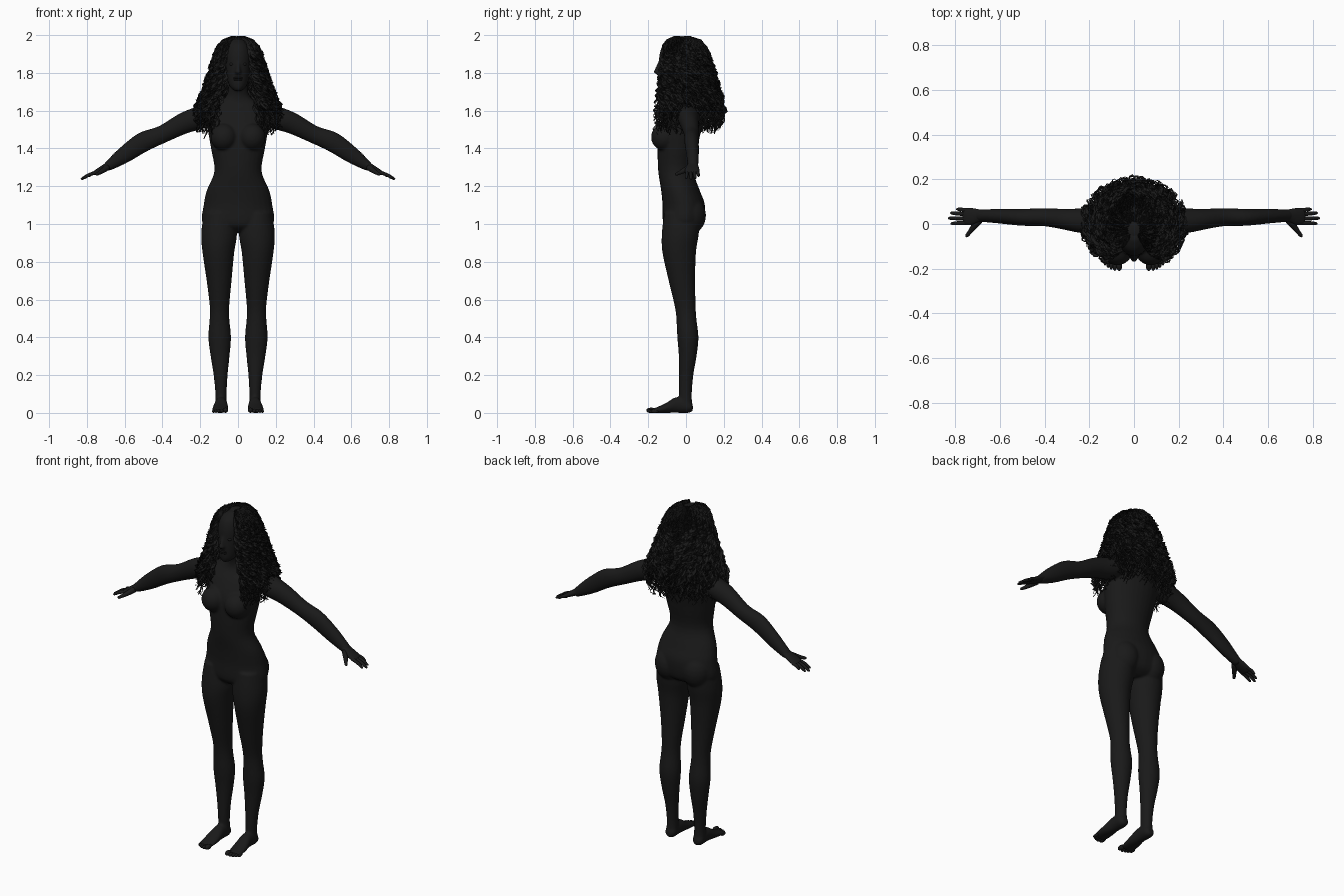
import bpy, bmesh, math, random
from mathutils import Vector, Matrix

random.seed(7)
X, Y, Z = Vector((1, 0, 0)), Vector((0, 1, 0)), Vector((0, 0, 1))
black = bpy.data.materials.new("black")
black.diffuse_color = (0.01, 0.01, 0.01, 1)


def catmull(a, b, c, d, t):
    return tuple(0.5 * (2*q + (r - p)*t + (2*p - 5*q + 4*r - s)*t*t + (3*q - p - 3*r + s)*t**3)
                 for p, q, r, s in zip(a, b, c, d))


def loft(bm, rings, u, v, side=1, n=28, steps=4):
    """Closed skin over ellipses (cx, cy, cz, radius along u, radius along v); side=-1 mirrors in x."""
    pts = [rings[0]] + list(rings) + [rings[-1]]
    full = [catmull(*pts[i:i + 4], k / steps) for i in range(len(rings) - 1) for k in range(steps)]
    full.append(rings[-1])
    loops = []
    for cx, cy, cz, a, b in full:
        loop = []
        for k in range(n):
            w = 2 * math.pi * k / n
            p = Vector((cx, cy, cz)) + u * (a * math.cos(w)) + v * (b * math.sin(w))
            loop.append(bm.verts.new((p.x * side, p.y, p.z)))
        loops.append(loop)
    for lo, hi in zip(loops, loops[1:]):
        for k in range(n):
            bm.faces.new((lo[k], lo[(k + 1) % n], hi[(k + 1) % n], hi[k]))
    bm.faces.new(loops[0])
    bm.faces.new(loops[-1])


def ball(bm, c, r, seg=24):
    m = Matrix.Translation(c) @ Matrix.Diagonal((*r, 1))
    bmesh.ops.create_uvsphere(bm, u_segments=seg, v_segments=seg // 2, radius=1, matrix=m)


def finish(bm, name):
    bmesh.ops.recalc_face_normals(bm, faces=bm.faces[:])
    me = bpy.data.meshes.new(name)
    bm.to_mesh(me)
    bm.free()
    me.materials.append(black)
    for p in me.polygons:
        p.use_smooth = True
    ob = bpy.data.objects.new(name, me)
    bpy.context.collection.objects.link(ob)
    return ob


# Body: torso, neck and head along z
bm = bmesh.new()
loft(bm, [(0, -.02, .96, .07, .06), (0, -.015, 1.0, .185, .105), (0, -.012, 1.1, .182, .112),
          (0, -.03, 1.18, .165, .102), (0, -.053, 1.28, .125, .094), (0, -.045, 1.4, .143, .105),
          (0, -.03, 1.5, .16, .11), (0, -.01, 1.58, .165, .09), (0, .005, 1.63, .125, .066),
          (0, .0, 1.67, .068, .054), (0, -.015, 1.72, .05, .05), (0, -.03, 1.8, .05, .05)], X, Y)
loft(bm, [(0, -.105, 1.705, .02, .03), (0, -.09, 1.73, .045, .056), (0, -.068, 1.78, .061, .08),
          (0, -.05, 1.84, .071, .095), (0, -.04, 1.9, .074, .1), (0, -.035, 1.95, .06, .085),
          (0, -.035, 1.98, .03, .04)], X, Y)
# Nose
loft(bm, [(0, -.14, 1.855, .008, .01), (0, -.149, 1.82, .012, .016), (0, -.153, 1.803, .017, .019),
          (0, -.145, 1.793, .012, .012)], X, Y, n=16)
arm_v = Vector((.46, 0, .89))
for s in (1, -1):
    # Bust and buttocks
    ball(bm, (s * .075, -.115, 1.46), (.07, .07, .072))
    ball(bm, (s * .088, .018, 1.045), (.085, .088, .1))
    # Legs
    loft(bm, [(.1, -.02, 1.06, .08, .095), (.1, -.03, .95, .095, .098), (.104, -.036, .85, .084, .089),
              (.1, -.022, .7, .066, .07), (.098, -.005, .57, .052, .056), (.098, .002, .5, .052, .053),
              (.097, .01, .4, .06, .056), (.095, .009, .3, .05, .047), (.092, .001, .2, .037, .038),
              (.09, -.003, .1, .03, .034), (.09, 0, .03, .033, .034)], X, Y, s)
    # Feet
    loft(bm, [(.09, .036, .027, .018, .016), (.09, .015, .034, .032, .034), (.09, -.05, .042, .034, .042),
              (.093, -.11, .025, .042, .025), (.095, -.16, .014, .041, .014),
              (.095, -.18, .012, .036, .01)], X, Z, s)
    # Arms
    loft(bm, [(.1, .015, 1.585, .05, .05), (.17, .015, 1.572, .06, .06), (.24, .015, 1.55, .055, .06),
              (.3, .02, 1.527, .048, .055), (.4, .03, 1.475, .04, .047), (.5, .03, 1.435, .038, .053),
              (.6, .035, 1.368, .033, .045), (.68, .037, 1.312, .028, .028),
              (.7, .037, 1.3, .026, .02)], Y, arm_v, s)
body = finish(bm, "body")
rm = body.modifiers.new("blend", 'REMESH')
rm.mode, rm.voxel_size, rm.use_smooth_shade = 'VOXEL', .007, True
sm = body.modifiers.new("soften", 'SMOOTH')
sm.factor, sm.iterations = .5, 5

for s, label in ((1, "left"), (-1, "right")):
    # Hand: palm, four fingers and a thumb
    bm = bmesh.new()
    loft(bm, [(.665, .037, 1.322, .026, .026), (.695, .036, 1.305, .03, .019),
              (.725, .033, 1.288, .038, .016), (.755, .034, 1.272, .037, .012),
              (.763, .034, 1.268, .03, .008)], Y, arm_v, s)
    for y0, y1, tip in ((.062, .066, .795), (.044, .049, .822), (.025, .026, .832), (.006, .002, .82)):
        drop = 1.272 - (tip - .75) * .42
        loft(bm, [(.745, y0, 1.275, .009, .009), ((.75 + tip) / 2, (y0 + y1) / 2, (1.275 + drop) / 2 + .003, .009, .009),
                  (tip - .008, y1, drop + .003, .007, .007), (tip, y1, drop, .003, .003)], Y, arm_v, s, n=12)
    loft(bm, [(.69, .015, 1.3, .014, .016), (.715, -.01, 1.283, .014, .014), (.735, -.036, 1.27, .01, .01),
              (.748, -.052, 1.263, .008, .008), (.752, -.057, 1.261, .003, .003)],
         Vector((.7, .7, 0)), Vector((.28, -.28, .9)), s, n=12)
    finish(bm, label + "_hand")
    # Toes
    bm = bmesh.new()
    for k, (x, y, r) in enumerate(((.066, -.185, .014), (.086, -.188, .01), (.102, -.183, .0095),
                                   (.116, -.176, .009), (.129, -.166, .0085))):
        ball(bm, (s * x, y, r), (r, r + .012, r), 14)
    finish(bm, label + "_toes")
    # Eye
    bm = bmesh.new()
    ball(bm, (s * .031, -.125, 1.846), (.014, .012, .009), 16)
    finish(bm, label + "_eye")

# Lips
bm = bmesh.new()
for z in (1.764, 1.773):
    ball(bm, (0, -.143, z), (.024, .01, .006), 16)
finish(bm, "lips")

# Hair cap over the back and top of the skull
bm = bmesh.new()
ball(bm, (0, -.022, 1.885), (.092, .105, .1), 32)
bmesh.ops.delete(bm, geom=[v for v in bm.verts if v.co.y < -.07 and v.co.z < 1.945], context='VERTS')
finish(bm, "hair_cap")

# Hair envelope: z, half width, back y, front y
ENV = [(1.988, .035, .02, -.07), (1.97, .08, .075, -.125), (1.94, .105, .1, -.143), (1.9, .122, .118, -.15),
       (1.8, .152, .15, -.165), (1.7, .188, .18, -.185), (1.6, .235, .205, -.2),
       (1.5, .225, .175, -.2), (1.42, .2, .15, -.18)]


def envelope(z):
    for a, b in zip(ENV, ENV[1:]):
        if z >= b[0]:
            t = max(0, min(1, (a[0] - z) / (a[0] - b[0])))
            return [p + (q - p) * t for p, q in zip(a[1:], b[1:])]
    return ENV[-1][1:]


# Curly hair: ribbon strands spiralling down inside the envelope
cu = bpy.data.curves.new("curly_hair", 'CURVE')
cu.dimensions = '3D'
cu.extrude = .0065
N = 44
for i in range(900):
    sgn = random.choice((-1, 1))
    phi = math.radians(random.uniform(36, 180))      # 0 is straight ahead
    front = max(0, math.cos(phi))
    end = random.uniform(1.48, 1.66) - front * random.uniform(.02, .07)
    layer = 1 - .38 * random.random() ** 1.4
    start = random.uniform(1.93, 1.99) if random.random() < .6 else 1.989
    turns, ph, amp = random.uniform(4, 9), random.uniform(0, 6.28), random.uniform(.008, .02)
    drift = random.uniform(-.15, .15)
    sp = cu.splines.new('POLY')
    sp.points.add(N - 1)
    for k in range(N):
        t = k / (N - 1)
        z = start + (end - start) * t ** 1.25
        w, back, fr = envelope(z)
        low = min(1, t * 2.5)
        f = 1 - (1 - layer) * (.6 + .4 * t)
        a = phi + drift * t * (phi > .9)
        yc, ry = (back + fr) / 2, (back - fr) / 2
        c = amp * low * .9
        ang = ph + turns * 6.283 * t
        r = c * math.cos(ang)
        q = c * math.sin(ang)
        x = math.sin(a) * (w * f + r) + math.cos(a) * q
        y = yc - math.cos(a) * (ry * f + r) + math.sin(a) * q
        p = sp.points[k]
        p.co = (sgn * x, y, min(z + .4 * q, 1.996), 1)
        p.radius = 1.1 - .75 * t ** 4
        p.tilt = .6 * math.sin(ang)
cu.materials.append(black)
hair = bpy.data.objects.new("curly_hair", cu)
bpy.context.collection.objects.link(hair)
